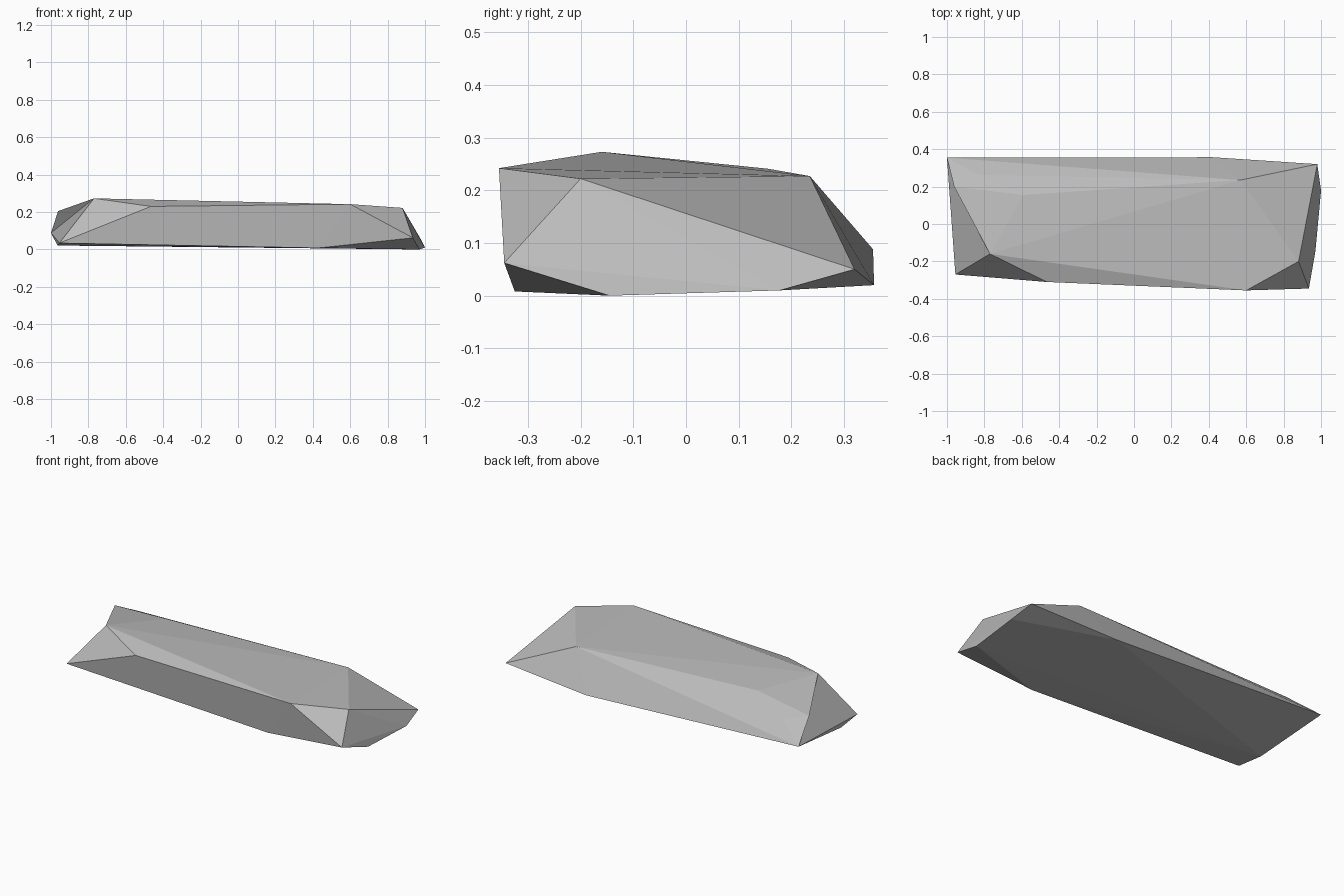
import bpy
import bmesh

default = bpy.data.objects.get("Cube")
if default:
    bpy.data.objects.remove(default, do_unlink=True)

# Rock colour
stone = bpy.data.materials.new("grey_stone")
stone.use_nodes = True
grey = (0.5, 0.5, 0.5, 1.0)
stone.diffuse_color = grey
shader = stone.node_tree.nodes["Principled BSDF"]
shader.inputs["Base Color"].default_value = grey
shader.inputs["Roughness"].default_value = 0.9

# Corners of the chipped slab, grouped by where they lie
corners = {
    "top_left_front": (-0.77, -0.16, 0.273),
    "top_front_left": (-0.465, -0.31, 0.23),
    "top_front_right": (0.6, -0.355, 0.242),
    "top_right": (0.88, -0.20, 0.222),
    "top_back_right": (0.57, 0.235, 0.227),
    "top_back_left": (-0.59, 0.155, 0.241),
    "shoulder_back_left": (-0.83, 0.262, 0.178),
    "shoulder_left": (-0.962, 0.20, 0.205),
    "tip_back_left": (-1.0, 0.355, 0.088),
    "tip_front_left": (-0.955, -0.27, 0.034),
    "tip_front_right": (0.935, -0.345, 0.062),
    "tip_back_right": (0.98, 0.32, 0.05),
    "base_left": (-0.965, -0.10, 0.021),
    "base_front": (0.43, -0.325, 0.008),
    "base_front_right": (0.97, -0.145, 0.0),
    "base_right": (1.0, 0.178, 0.01),
    "base_back": (0.42, 0.357, 0.02),
}

# Wrap the corners in a faceted skin
bm = bmesh.new()
points = {name: bm.verts.new(place) for name, place in corners.items()}
bmesh.ops.convex_hull(bm, input=list(bm.verts), use_existing_faces=False)

# Hollow the left end slightly by turning one facet edge
edge = bm.edges.get((points["shoulder_left"], points["tip_front_left"]))
if edge and len(edge.link_faces) == 2:
    bmesh.utils.edge_rotate(edge, True)

loose = [v for v in bm.verts if not v.link_faces]
bmesh.ops.delete(bm, geom=loose, context="VERTS")
bmesh.ops.recalc_face_normals(bm, faces=list(bm.faces))

mesh = bpy.data.meshes.new("rock_slab")
bm.to_mesh(mesh)
bm.free()
mesh.materials.append(stone)
rock = bpy.data.objects.new("rock_slab", mesh)
bpy.context.collection.objects.link(rock)
